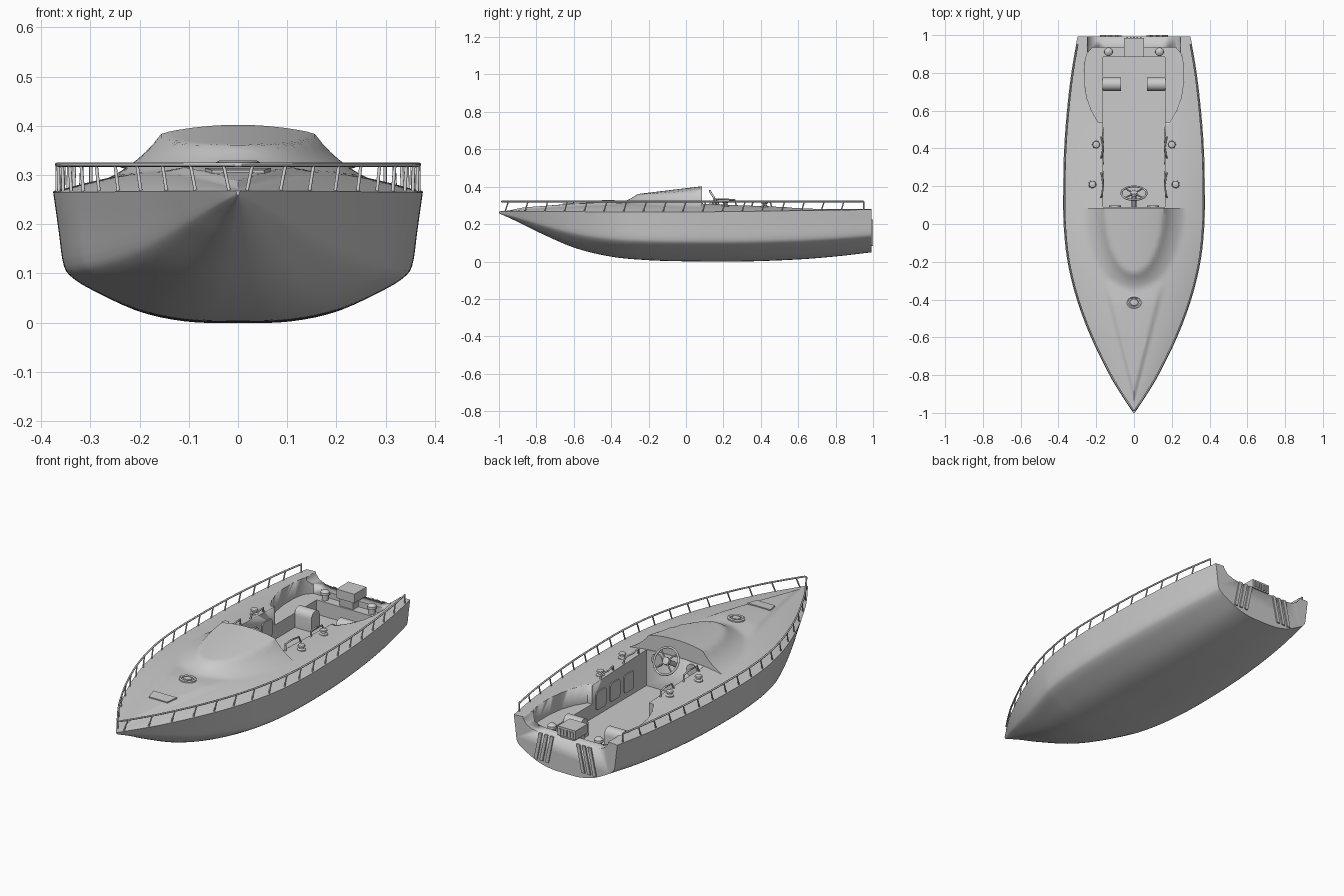
import bpy, bmesh
from math import sin, cos, pi, radians
from mathutils import Vector, Matrix

if "Cube" in bpy.data.objects:
    bpy.data.objects.remove(bpy.data.objects["Cube"])


def curve_at(pts, x):
    """Smooth interpolation through (x, value) points."""
    n = len(pts)
    x = min(max(x, pts[0][0]), pts[-1][0])
    i = next((k for k in range(n - 1) if x <= pts[k + 1][0]), n - 2)
    def slope(k):
        a, b = pts[max(k - 1, 0)], pts[min(k + 1, n - 1)]
        return (b[1] - a[1]) / (b[0] - a[0])
    (x0, a), (x1, b) = pts[i], pts[i + 1]
    h = x1 - x0
    t = (x - x0) / h
    return (a * (2*t**3 - 3*t*t + 1) + b * (3*t*t - 2*t**3)
            + h * slope(i) * (t**3 - 2*t*t + t) + h * slope(i + 1) * (t**3 - t*t))


def clamp(v):
    return min(max(v, 0), 1)


def finish(bm, name, angle=35):
    bmesh.ops.recalc_face_normals(bm, faces=bm.faces)
    me = bpy.data.meshes.new(name)
    bm.to_mesh(me)
    bm.free()
    ob = bpy.data.objects.new(name, me)
    bpy.context.collection.objects.link(ob)
    bpy.ops.object.select_all(action='DESELECT')
    ob.select_set(True)
    bpy.context.view_layer.objects.active = ob
    bpy.ops.object.shade_smooth_by_angle(angle=radians(angle))
    return ob


def prism(name, outline, lo, hi, axis='z'):
    """Extrude a 2D outline: xy along z, xz along y, or yz along x."""
    put = {'z': lambda p, h: (p[0], p[1], h), 'y': lambda p, h: (p[0], h, p[1]),
           'x': lambda p, h: (h, p[0], p[1])}[axis]
    bm = bmesh.new()
    a = [bm.verts.new(put(p, lo)) for p in outline]
    b = [bm.verts.new(put(p, hi)) for p in outline]
    bm.faces.new(a)
    bm.faces.new(b)
    for i in range(len(a)):
        j = (i + 1) % len(a)
        bm.faces.new((a[i], a[j], b[j], b[i]))
    return finish(bm, name)


def box(name, x0, x1, y0, y1, z0, z1):
    return prism(name, [(x0, y0), (x1, y0), (x1, y1), (x0, y1)], z0, z1)


def lathe(name, profile, matrix, n=24):
    """Revolve (radius, height) points about local z."""
    bm = bmesh.new()
    rings = [[bm.verts.new((r * cos(2*pi*k/n), r * sin(2*pi*k/n), z)) for k in range(n)]
             for r, z in profile]
    for a, b in zip(rings, rings[1:]):
        for k in range(n):
            bm.faces.new((a[k], a[(k+1) % n], b[(k+1) % n], b[k]))
    bm.faces.new(rings[0])
    bm.faces.new(rings[-1])
    bm.transform(matrix)
    return finish(bm, name)


def tube(name, paths, r, closed=False):
    cu = bpy.data.curves.new(name, 'CURVE')
    cu.dimensions = '3D'
    cu.bevel_depth = r
    cu.bevel_resolution = 2
    cu.use_fill_caps = True
    for path in paths:
        sp = cu.splines.new('POLY')
        sp.points.add(len(path) - 1)
        for p, co in zip(sp.points, path):
            p.co = (*co, 1)
        sp.use_cyclic_u = closed
    ob = bpy.data.objects.new(name, cu)
    bpy.context.collection.objects.link(ob)
    bpy.ops.object.select_all(action='DESELECT')
    ob.select_set(True)
    bpy.context.view_layer.objects.active = ob
    bpy.ops.object.convert(target='MESH')
    bpy.ops.object.shade_smooth_by_angle(angle=radians(50))


# Hull lines along the length
BEAM = [(-1, .004), (-.9, .07), (-.8, .13), (-.6, .228), (-.4, .303), (-.2, .352), (0, .373),
        (.2, .375), (.4, .37), (.6, .355), (.8, .332), (1, .298)]
KEEL = [(-1, .258), (-.9, .212), (-.8, .162), (-.6, .075), (-.4, .026), (-.2, .007), (0, .001),
        (.3, 0), (.6, .011), (.8, .027), (1, .05)]
SHEER = [(-1, .268), (0, .265), (.6, .272), (1, .278)]
CROWN = [(-1, 0), (-.8, .017), (-.5, .04), (-.2, .053), (.1, .048), (.6, .02), (1, .006)]
SECTION = [(0, 0), (.27, .01), (.53, .085), (.78, .245), (.9, .35), (.945, .45), (.97, .7), (1, 1)]


def deck(x, y):
    """Deck height, with the raised fore panel and the cabin roof."""
    s = min(abs(x) / curve_at(BEAM, y), 1)
    z = curve_at(SHEER, y) + curve_at(CROWN, y) * (1 - s**2.4)
    if -.95 < y < -.3:
        half = .14 * (y + .95) / .55
        z += .01 * clamp((half - abs(x)) / .02) * clamp((-.3 - y) / .12)
    if y < .0855:
        d = .085 - y
        r_in = ((x / .155)**2 + (d / .345)**2)**.5
        r_out = ((x / .265)**2 + (d / .43)**2)**.5
        f = 1 if r_in <= 1 else 0 if r_out >= 1 else (1 - r_out) / (r_in - r_out)
        z += f * max(.402 - .12 * d - .7 * x * x - z, 0)
    return z


# Hull and deck: one closed loft
bm = bmesh.new()
stations = sorted([-1 + 1.993 * i / 110 for i in range(111)] + [.085, .086])
rings = []
for y in stations:
    w, zk, zs = curve_at(BEAM, y), curve_at(KEEL, y), curve_at(SHEER, y)
    vee = .45 * clamp((-y - .3) / .7)
    half = []
    for k in range(1, 25):
        u = k / 24 * .9 if k < 17 else .6 + (k - 16) / 8 * .4
        if k < 17:
            u = k / 16 * .6
        t = u * 7
        i = min(int(t), 6)
        cu = curve_at([(j, p[0]) for j, p in enumerate(SECTION)], t)
        cv = curve_at([(j, p[1]) for j, p in enumerate(SECTION)], t)
        cu = cu * (1 - vee) + cv**.8 * vee
        half.append((w * cu, zk + (zs - zk) * cv))
    ring = [(0, zk)] + half
    ring += [(w * (1 - j / 24), deck(w * (1 - j / 24), y)) for j in range(1, 48)]
    ring += [(-x, z) for x, z in reversed(half)]
    rings.append([bm.verts.new((x, y, z)) for x, z in ring])
for a, b in zip(rings, rings[1:]):
    for k in range(len(a)):
        j = (k + 1) % len(a)
        bm.faces.new((a[k], a[j], b[j], b[k]))
bm.faces.new(rings[0])
bm.faces.new(rings[-1])
hull = finish(bm, "hull_and_deck", 30)

# Cockpit, aft well and transom notch cut out of the hull
well = [(.19, .54), (.225, .6), (.25, .67), (.262, .75), (.262, .84), (.25, .9), (.22, .935)]
well = well + [(-x, y) for x, y in reversed(well)]
notch = [(.255, .4), (.245, .27), (.225, .245), (.19, .23), (.15, .225)]
notch = notch + [(-x, z) for x, z in reversed(notch)]
cutters = [box("cockpit_cutter", -.165, .165, .09, .885, .12, .6),
           prism("well_cutter", well, .195, .6),
           prism("notch_cutter", notch, .91, 1.2, 'y')]
for c in cutters:
    c.hide_render = True
    mod = hull.modifiers.new("cut", 'BOOLEAN')
    mod.object = c
    mod.solver = 'EXACT'
    bpy.context.view_layer.objects.active = hull
    bpy.ops.object.modifier_apply(modifier=mod.name)
    bpy.data.objects.remove(c)

# Guard rail around the deck with leaning posts
edge = lambda y, z: (max(curve_at(BEAM, y) - .008, 0), y, z)
ys = [-.985 + 1.935 * i / 60 for i in range(61)]
right = [edge(y, .321) for y in ys]
tube("guard_rail", [[(-x, y, z) for x, y, z in reversed(right)] + right], .0045)
posts = []
for i in range(19):
    y = -.95 + 1.9 * i / 18
    for s in (-1, 1):
        (a, ya, za), (b, yb, zb) = edge(y - .018 * (i < 18), .264), edge(y, .321)
        posts.append([(s * a, ya, za), (s * b, yb, zb)])
tube("guard_rail_posts", posts, .0035)

# Steering wheel, hub and column
tilt = Matrix.Translation((0, .163, .32)) @ Matrix.Rotation(radians(-58), 4, 'X')
rim = [tilt @ Vector((.067 * cos(2*pi*k/40), .067 * sin(2*pi*k/40), 0)) for k in range(40)]
tube("steering_wheel_rim", [rim], .0055, True)
tube("steering_wheel_spokes", [[tilt @ Vector((.067 * cos(a), .067 * sin(a), 0)), tilt @ Vector((0, 0, 0))]
                               for a in (pi/4, 3*pi/4, 5*pi/4, 7*pi/4)], .004)
lathe("steering_hub", [(.012, -.09), (.012, -.01), (.02, -.008), (.018, .006), (.008, .009)], tilt)

# Deck fittings: round hatch and bow locker lid
at = lambda x, y: Matrix.Translation((x, y, deck(x, y)))
lathe("round_hatch", [(.045, -.01), (.045, .006), (.037, .01), (.03, .006), (.029, .002),
                      (.023, .002), (.021, .008), (.004, .01)], at(0, -.415) @ Matrix.Diagonal((1, .8, 1, 1)), 32)
lid = box("bow_locker_lid", -.06, .06, -.66, -.6, 0, .007)
for v in lid.data.vertices:
    v.co.x *= 1 + (v.co.y + .63) * 4
    v.co.z += deck(0, v.co.y) - .002

for s, side in ((-1, "left"), (1, "right")):
    # Mushroom vents beside the cockpit
    for i, (x, y) in enumerate(((.22, .21), (.2, .42))):
        lathe(f"vent_{side}_{i}", [(.022, -.008), (.021, .003), (.012, .008), (.011, .016), (.019, .018),
                                   (.017, .024), (.006, .027)], at(s * x, y))
    # Grab handles on the coaming
    for i, (a, b, h) in enumerate(((.14, .27, .03), (.35, .46, .025))):
        z0, z1 = deck(.175, a), deck(.175, b)
        tube(f"grab_handle_{side}_{i}", [[(s*.175, a, z0 - .005), (s*.17, a + .01, z0 + h),
                                          (s*.163, (a+b)/2, (z0+z1)/2 + h), (s*.17, b - .01, z1 + h),
                                          (s*.175, b, z1 - .005)]], .0045)
    # Cockpit wall panels
    for i in range(3):
        y = .2 + i * .115
        frame = [(y, .16), (y + .01, .15), (y + .07, .15), (y + .08, .16),
                 (y + .08, .235), (y + .07, .245), (y + .01, .245), (y, .235)]
        prism(f"wall_panel_{side}_{i}", frame, s * .167, s * .159, 'x')
    # Bulkhead instrument panels
    panel = [(s * .1 + .032 * cos(k*pi/8), .27 + .034 * sin(k*pi/8)) for k in range(16)]
    prism(f"instrument_panel_{side}", panel, .083, .097, 'y')
    # Round-topped seat partitions in the well
    arc = [(.74 + .035 * cos(k*pi/8), .185 + .035 * sin(k*pi/8)) for k in range(9)]
    prism(f"seat_partition_{side}", [(.775, .118)] + arc + [(.705, .118)], s * .07, s * .168, 'x')
    # Domed stern bollards
    lathe(f"stern_bollard_{side}", [(.016, 0), (.016, .028), (.023, .03), (.022, .042), (.014, .05), (.004, .053)],
          Matrix.Translation((s * .135, .912, .193)))
    # Ribs on the transom
    for i in range(3):
        x, b = s * (.075 + .033 * i), s * (.105 + .033 * i)
        prism(f"transom_rib_{side}_{i}", [(x - .009, .225), (x + .009, .225), (b + .009, .082), (b - .009, .082)],
              .985, 1.0, 'y')

# Engine control box on its tapered pedestal
box("engine_box", -.052, .052, .885, .985, .235, .282)
prism("engine_pedestal", [(.9, .12), (.96, .12), (.98, .236), (.89, .236)], -.04, .04, 'x')
for i in range(5):
    x = -.036 + .018 * i
    box(f"engine_grille_{i}", x - .004, x + .004, .98, .99, .242, .272)
